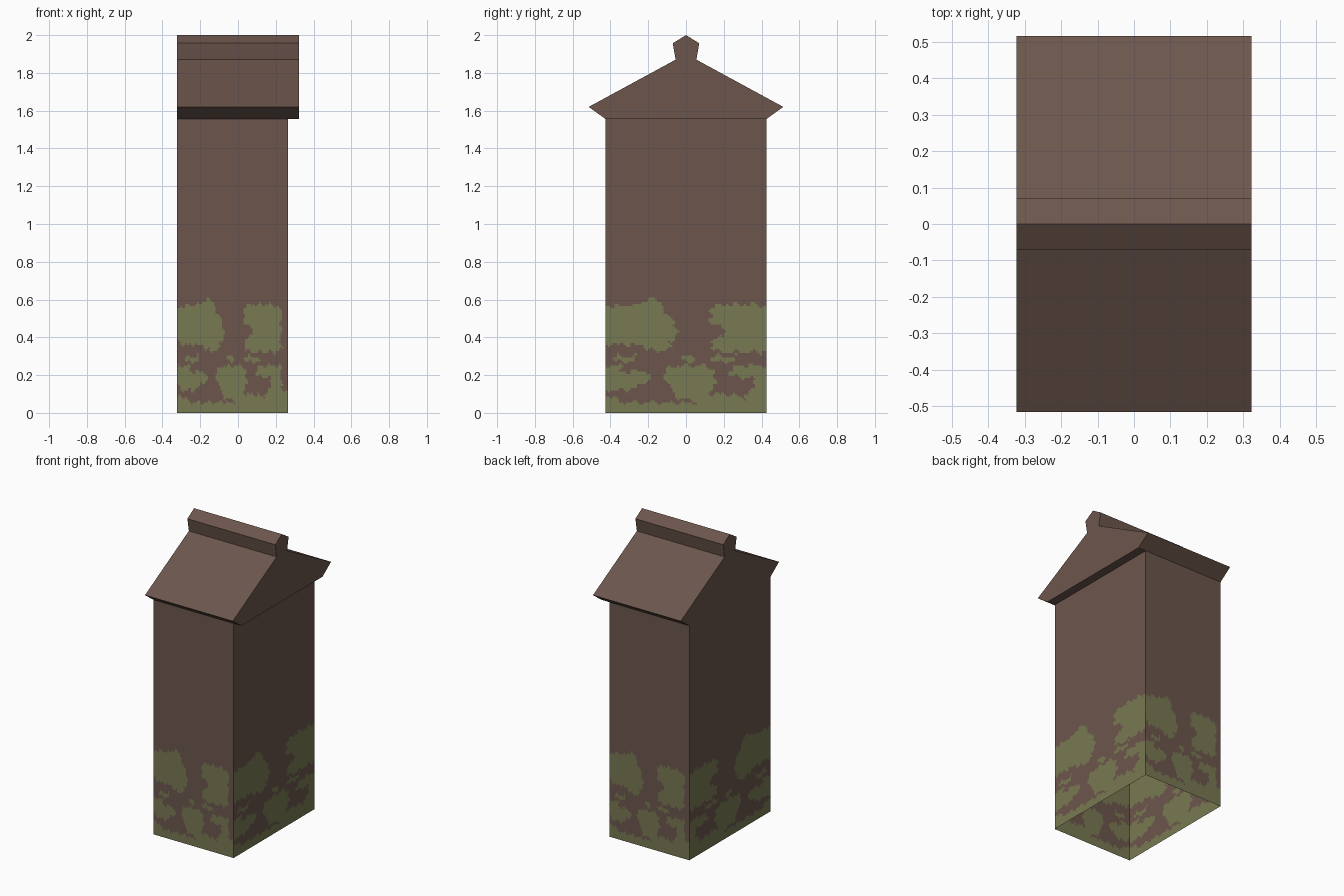
import bpy
import bmesh
from math import sin
from mathutils import Vector

cube = bpy.data.objects.get("Cube")
if cube:
    bpy.data.objects.remove(cube, do_unlink=True)


def make_material(name, colour):
    mat = bpy.data.materials.new(name)
    mat.use_nodes = True
    mat.diffuse_color = (*colour, 1)
    bsdf = next(n for n in mat.node_tree.nodes if n.type == 'BSDF_PRINCIPLED')
    bsdf.inputs["Base Color"].default_value = (*colour, 1)
    bsdf.inputs["Roughness"].default_value = 0.9
    return mat


def make_object(name, bm, *materials):
    mesh = bpy.data.meshes.new(name)
    bm.to_mesh(mesh)
    bm.free()
    obj = bpy.data.objects.new(name, mesh)
    bpy.context.collection.objects.link(obj)
    for mat in materials:
        mesh.materials.append(mat)
    return obj


brown = make_material("weathered brown", (0.15, 0.093, 0.073))
moss_green = make_material("moss green", (0.185, 0.192, 0.084))

LEFT, RIGHT, OVERHANG = -0.322, 0.265, 0.322
DEPTH, EAVES, MOSS_TOP = 0.425, 1.555, 0.61
COLUMNS, ROWS = 72, 56

# Moss patches: start and end across the wall, then bottom and top height
PATCHES = [
    (-.05, .37, .36, .57), (.18, .44, .36, .51), (.22, .41, .33, .45), (.21, .36, .48, .6),
    (.65, 1.03, .46, .575), (.73, 1.03, .37, .55), (.66, 1.03, .32, .4),
    (.06, .2, .27, .3), (.48, .57, .27, .3), (.66, .82, .27, .3),
    (-.04, .1, .13, .25), (.08, .28, .16, .22), (0, .2, .12, .17),
    (.37, .68, .13, .25), (.43, .66, .07, .18),
    (.78, 1.03, .19, .25), (.92, 1.03, .05, .22),
    (.56, .86, 0, .1), (-.05, .07, 0, .09), (.86, 1.2, 0, .12),
]


def is_moss(t, z):
    """Rounded patches with a ragged outline, plus a strip along the ground."""
    a = t + 0.009 * sin(70 * z) + 0.009 * sin(130 * z + 40 * t)
    h = z + 0.008 * sin(60 * t) + 0.006 * sin(110 * t + 50 * z)
    if h < 0.055:
        return True
    for t0, t1, z0, z1 in PATCHES:
        across = abs(2 * a - t0 - t1) / (t1 - t0)
        up = abs(2 * h - z0 - z1) / (z1 - z0)
        if across ** 4 + up ** 4 < 1:
            return True
    return False


def add_wall(bm, start, end, pattern):
    """Single-sheet wall: fine cells near the ground, one sheet above."""
    start, end = Vector(start), Vector(end)

    def point(u, z):
        return bm.verts.new((*start.lerp(end, u), z))

    grid = [[point(c / COLUMNS, MOSS_TOP * r / ROWS) for c in range(COLUMNS + 1)]
            for r in range(ROWS + 1)]
    for r in range(ROWS):
        for c in range(COLUMNS):
            face = bm.faces.new((grid[r][c], grid[r][c + 1],
                                 grid[r + 1][c + 1], grid[r + 1][c]))
            t = pattern((c + 0.5) / COLUMNS)
            face.material_index = int(is_moss(t, MOSS_TOP * (r + 0.5) / ROWS))
    bm.faces.new((*grid[ROWS], point(1, EAVES), point(0, EAVES)))


# Four walls, open at the bottom
def narrow(u):
    return 1.13 * u - 0.03


bm = bmesh.new()
add_wall(bm, (LEFT, -DEPTH), (RIGHT, -DEPTH), narrow)
add_wall(bm, (RIGHT, -DEPTH), (RIGHT, DEPTH), lambda u: u)
add_wall(bm, (RIGHT, DEPTH), (LEFT, DEPTH), narrow)
add_wall(bm, (LEFT, DEPTH), (LEFT, -DEPTH), lambda u: 1 - u)
bmesh.ops.remove_doubles(bm, verts=bm.verts, dist=0.0001)
make_object("walls", bm, brown, moss_green)

# Roof with ridge cap: half a profile, mirrored, then extruded along x
half = [(DEPTH, EAVES), (0.515, 1.62), (0.055, 1.87), (0.07, 1.957)]
profile = half + [(0, 2.0)] + [(-y, z) for y, z in reversed(half)]
bm = bmesh.new()
gable = bm.faces.new([bm.verts.new((LEFT, y, z)) for y, z in profile])
extruded = bmesh.ops.extrude_face_region(bm, geom=[gable], use_keep_orig=True)
moved = [v for v in extruded["geom"] if isinstance(v, bmesh.types.BMVert)]
bmesh.ops.translate(bm, verts=moved, vec=(OVERHANG - LEFT, 0, 0))
bmesh.ops.recalc_face_normals(bm, faces=bm.faces)
make_object("roof", bm, brown)
